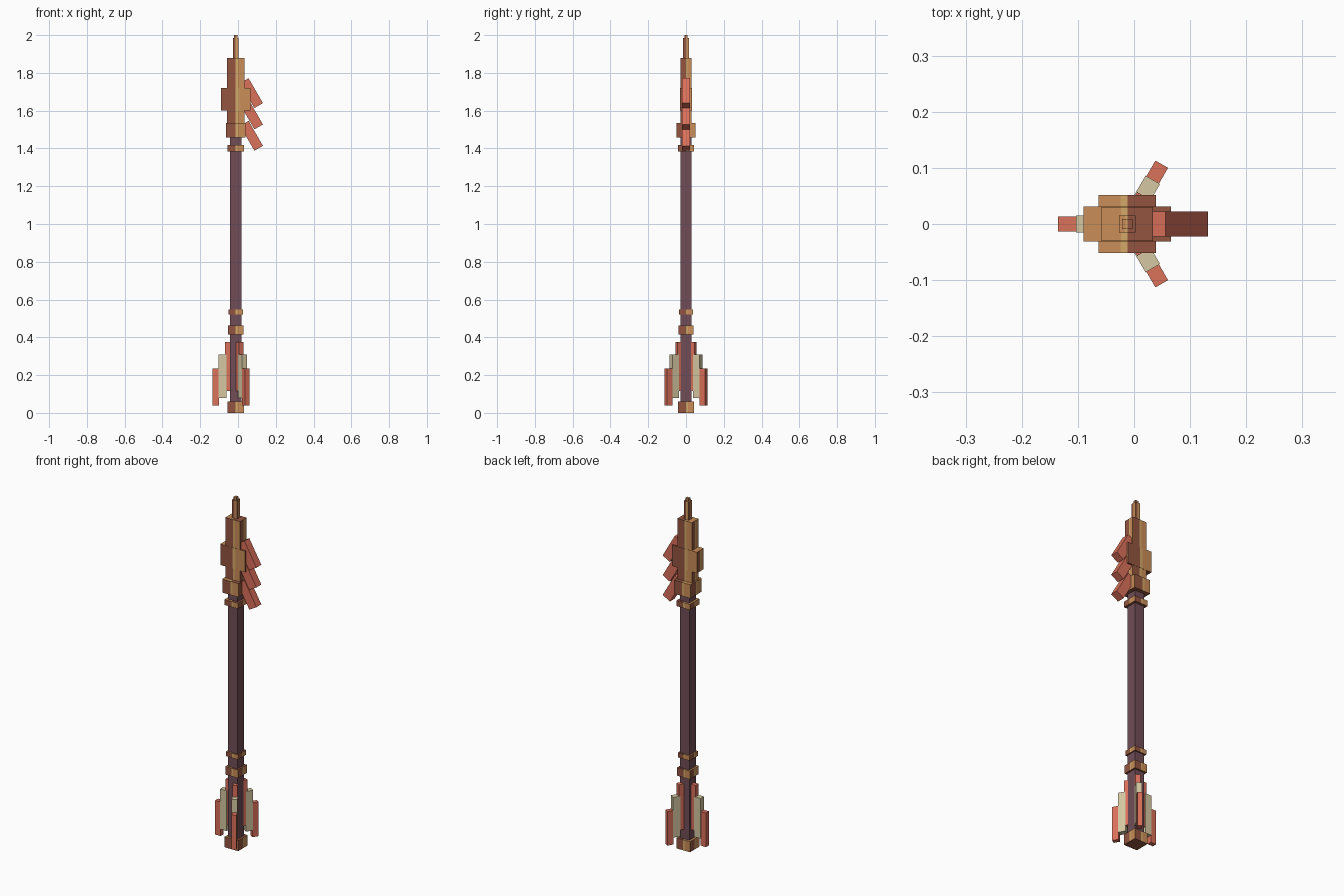
import bpy, bmesh
from math import radians, cos, sin
from mathutils import Matrix, Vector

cube = bpy.data.objects.get("Cube")
if cube:
    bpy.data.objects.remove(cube, do_unlink=True)

AXIS_X = -0.012  # centre line of the shaft


def material(name, rgb):
    color = [(c / 255) ** 2.2 for c in rgb] + [1]
    m = bpy.data.materials.new(name)
    m.use_nodes = True
    m.diffuse_color = color
    node = m.node_tree.nodes["Principled BSDF"]
    node.inputs["Base Color"].default_value = color
    node.inputs["Roughness"].default_value = 0.9
    return m


brown = material("dark_bronze", (146, 86, 66))
orange = material("bronze", (200, 140, 88))
gold = material("pale_gold", (212, 168, 104))
wood = material("purple_wood", (112, 79, 87))
salmon = material("salmon_feather", (218, 112, 91))
beige = material("beige_feather", (212, 198, 160))


def box(name, size, matrix, mats, split=False):
    """Flat box; split boxes have a dark half and a light half on each side."""
    bm = bmesh.new()
    bmesh.ops.create_cube(bm, size=1)
    if split:
        for axis in (Vector((1, 0, 0)), Vector((0, 1, 0))):
            for offset in (-0.12, 0, 0.12):
                bmesh.ops.bisect_plane(bm, geom=bm.verts[:] + bm.edges[:] + bm.faces[:],
                                       plane_co=axis * offset, plane_no=axis)
        up = Vector((0, 0, 1))
        bm.normal_update()
        for f in bm.faces:
            c = f.calc_center_median()
            if f.normal.z < -0.5:
                continue
            t = -c.x if f.normal.z > 0.5 else c.dot(up.cross(f.normal))
            f.material_index = 0 if t < 0 else 1 if t < 0.12 else 2
    bm.transform(matrix @ Matrix.Diagonal((*size, 1)))
    mesh = bpy.data.meshes.new(name)
    bm.to_mesh(mesh)
    bm.free()
    for m in mats:
        mesh.materials.append(m)
    obj = bpy.data.objects.new(name, mesh)
    bpy.context.scene.collection.objects.link(obj)
    return obj


def column(name, wx, wy, z0, z1, mats=(brown, gold, orange), split=True):
    """Box centred on the shaft between two heights."""
    place = Matrix.Translation((AXIS_X, 0, (z0 + z1) / 2))
    return box(name, (wx, wy, z1 - z0), place, mats, split)


# Shaft and metal bands
column("shaft", 0.06, 0.06, 0.01, 1.47, (wood,), False)
column("nock", 0.085, 0.085, 0, 0.06)
column("lower_band", 0.08, 0.08, 0.415, 0.462)
column("thin_band", 0.075, 0.075, 0.52, 0.547)
column("neck_band", 0.085, 0.085, 1.385, 1.417)

# Arrowhead
column("head_collar", 0.103, 0.103, 1.457, 1.535)
column("head_core", 0.092, 0.06, 1.53, 1.88)
column("head_blade", 0.156, 0.062, 1.60, 1.72)
column("head_tip", 0.03, 0.03, 1.88, 1.985)
column("tip_point", 0.018, 0.018, 1.985, 2.0)

# Barbs slanting down from one side of the head
tilt = Matrix.Rotation(radians(-30), 4, 'Y')
barb_size = Vector((0.052, 0.044, 0.152))
for i in range(3):
    corner = Vector((0.132, 0, 1.64 - 0.113 * i))
    centre = corner + tilt @ Vector((-barb_size.x / 2, 0, barb_size.z / 2))
    box(f"barb_{i + 1}", barb_size, Matrix.Translation(centre) @ tilt, (salmon,))

# Three stepped vanes around the tail
steps = [("inner", 0.0, 0.058, 0.026, 0.115, 0.375, salmon),
         ("middle", 0.05, 0.091, 0.03, 0.08, 0.31, beige),
         ("outer", 0.089, 0.123, 0.026, 0.04, 0.235, salmon)]
for v, angle in enumerate((180, 60, -60)):
    a = radians(angle)
    for part, r0, r1, thick, z0, z1, mat in steps:
        r = (r0 + r1) / 2
        place = (Matrix.Translation((AXIS_X + r * cos(a), r * sin(a), (z0 + z1) / 2))
                 @ Matrix.Rotation(a, 4, 'Z'))
        box(f"vane_{v + 1}_{part}", (r1 - r0, thick, z1 - z0), place, (mat,))
